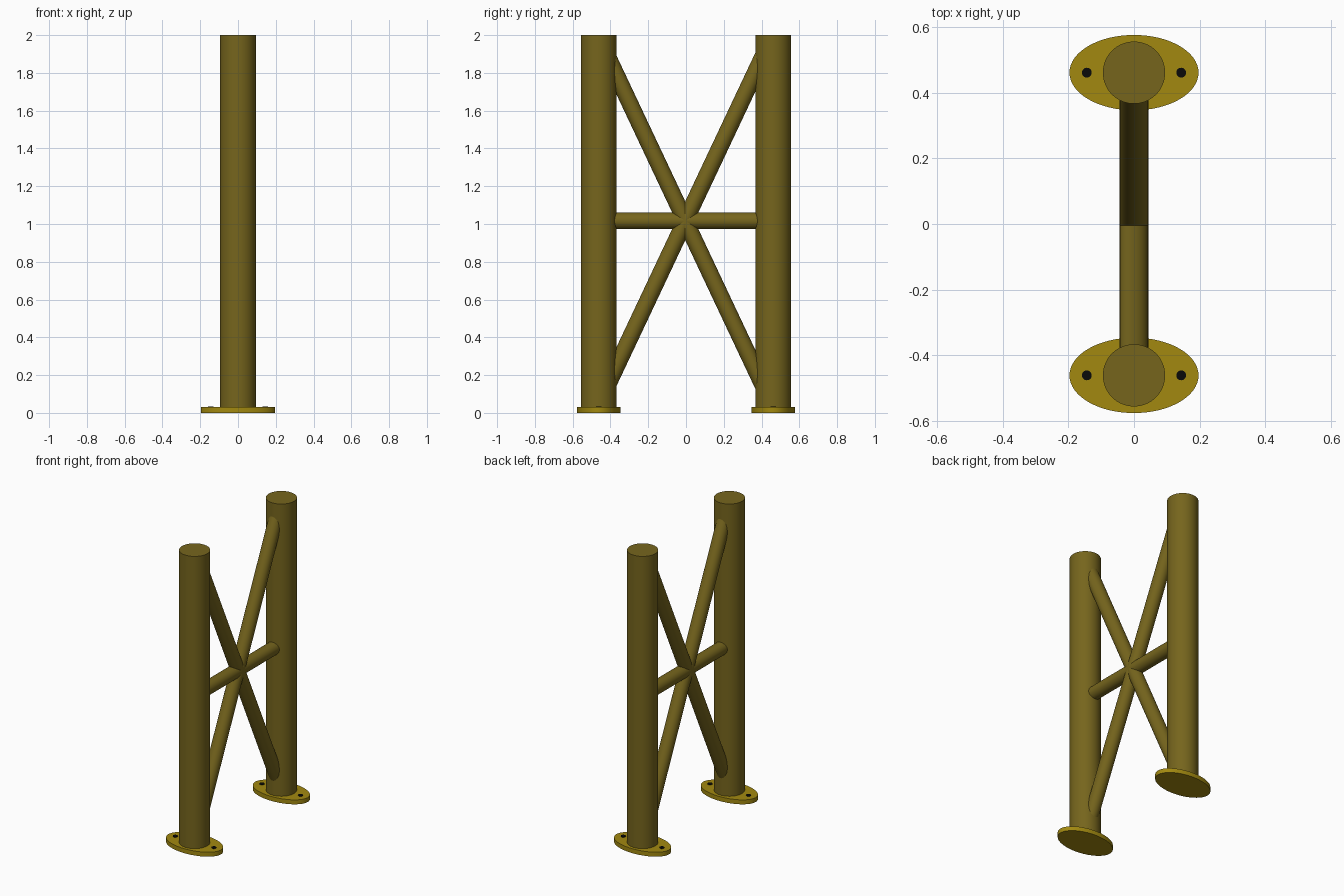
import bpy, math
from mathutils import Vector

if "Cube" in bpy.data.objects:
    bpy.data.objects.remove(bpy.data.objects["Cube"])


def material(name, rgb):
    m = bpy.data.materials.new(name)
    m.diffuse_color = (*rgb, 1)
    m.use_nodes = True
    m.node_tree.nodes["Principled BSDF"].inputs["Base Color"].default_value = m.diffuse_color
    return m


POST = material("dark_ochre", (0.18, 0.13, 0.012))
PLATE = material("bright_ochre", (0.36, 0.25, 0.005))
BLACK = material("black", (0.003, 0.003, 0.003))


def tube(name, a, b, rx, ry, mat, sides=64):
    """Closed cylinder from a to b with an elliptical section."""
    a, b = Vector(a), Vector(b)
    d = b - a
    bpy.ops.mesh.primitive_cylinder_add(vertices=sides, radius=1, depth=1, location=(a + b) / 2)
    ob = bpy.context.object
    ob.name = name
    ob.scale = (rx, ry, d.length)
    # all tubes lie in the YZ plane, so only a turn about X is needed
    ob.rotation_euler = (-math.atan2(d.y, d.z), 0, 0)
    bpy.ops.object.transform_apply(location=False, rotation=True, scale=True)
    ob.data.materials.append(mat)
    bpy.ops.object.shade_smooth_by_angle(angle=math.radians(35))
    return ob


POST_Y, POST_R, PLATE_H = 0.462, 0.095, 0.03
BRACE_R, MID_Y, MID_Z, SLOPE = 0.044, -0.004, 1.017, 2.12

for side, s in (("front", -1), ("back", 1)):
    y = s * POST_Y
    # upright post
    tube(f"{side}_post", (0, y, 0.01), (0, y, 2.0), POST_R, POST_R, POST)
    # oval foot plate
    tube(f"{side}_foot_plate", (0, y, 0), (0, y, PLATE_H), 0.197, 0.115, PLATE)
    # bolt heads either side of the post
    for end, x in (("left", -0.144), ("right", 0.144)):
        tube(f"{side}_{end}_bolt", (x, y, 0.015), (x, y, PLATE_H + 0.004), 0.015, 0.015, BLACK, 24)

# horizontal cross bar, ends buried in the posts
tube("cross_bar", (0, -0.43, MID_Z), (0, 0.43, MID_Z), BRACE_R, BRACE_R, POST, 48)

# crossed diagonal braces
for name, s in (("rising_brace", 1), ("falling_brace", -1)):
    ends = [(0, y, MID_Z + s * SLOPE * (y - MID_Y)) for y in (-0.43, 0.43)]
    tube(name, *ends, BRACE_R, BRACE_R, POST, 48)
